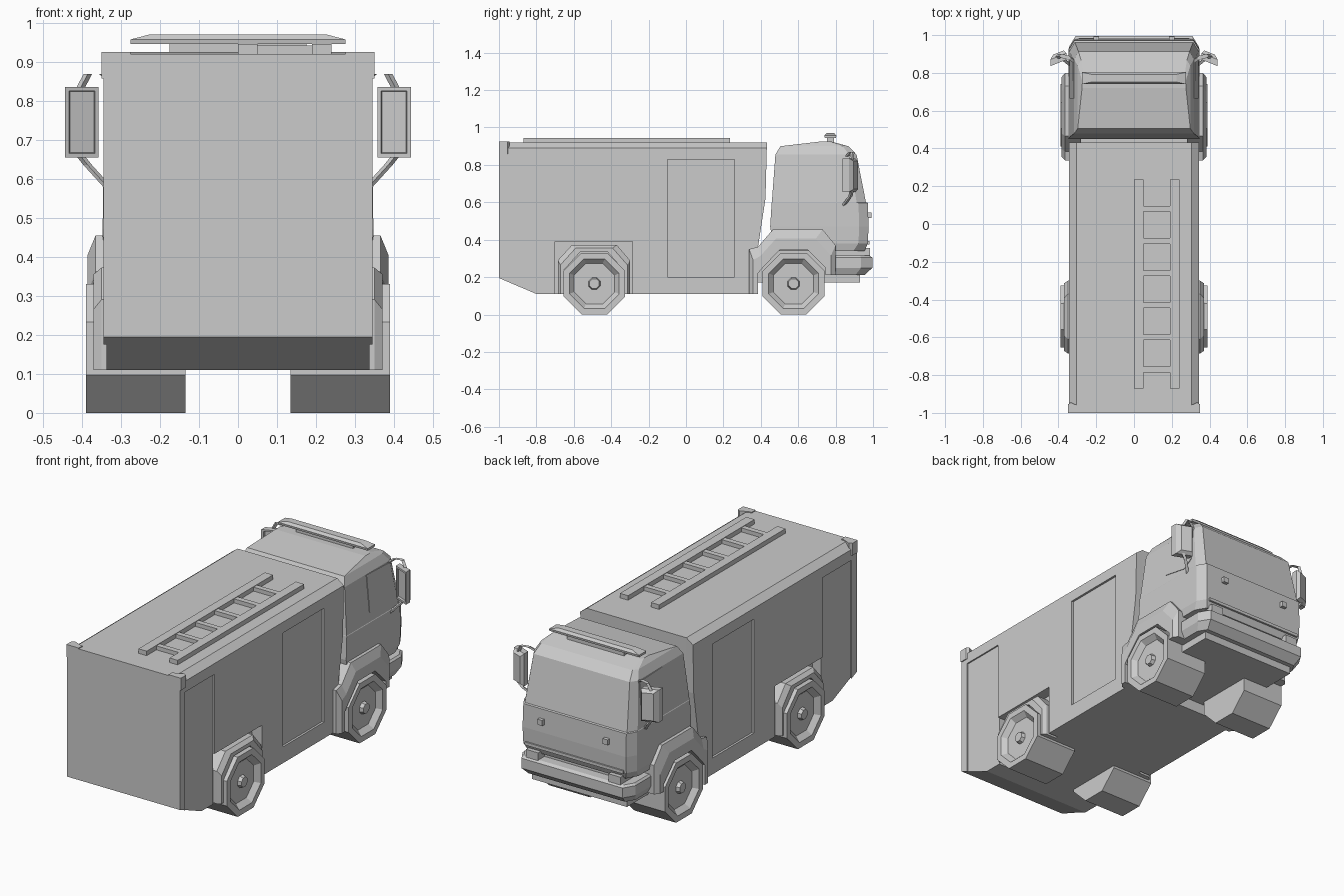
import bpy, bmesh, math
from mathutils import Vector

if "Cube" in bpy.data.objects:
    bpy.data.objects.remove(bpy.data.objects["Cube"])

GREY = (0.6, 0.6, 0.6, 1)
grey = bpy.data.materials.new("plain grey")
grey.diffuse_color = GREY
grey.use_nodes = True
grey.node_tree.nodes["Principled BSDF"].inputs["Base Color"].default_value = GREY


def loft(name, rings, closed=False):
    """Skin equal-length rings of points, capping both ends unless closed."""
    bm = bmesh.new()
    vs = [[bm.verts.new(p) for p in r] for r in rings]
    n = len(rings[0])
    pairs = list(zip(vs, vs[1:])) + ([(vs[-1], vs[0])] if closed else [])
    for a, b in pairs:
        for i in range(n):
            j = (i + 1) % n
            bm.faces.new((a[i], a[j], b[j], b[i]))
    if not closed:
        bm.faces.new(vs[0][::-1])
        bm.faces.new(vs[-1])
    bmesh.ops.recalc_face_normals(bm, faces=bm.faces)
    mesh = bpy.data.meshes.new(name)
    bm.to_mesh(mesh)
    bm.free()
    mesh.materials.append(grey)
    ob = bpy.data.objects.new(name, mesh)
    bpy.context.collection.objects.link(ob)
    return ob


def box(name, x, y, z):
    rect = [(x[0], y[0]), (x[1], y[0]), (x[1], y[1]), (x[0], y[1])]
    return loft(name, [[(*p, h) for p in rect] for h in z])


def mirror(ob):
    """Reflect a part across the middle of the vehicle."""
    m = ob.modifiers.new("mirror", "MIRROR")
    m.use_axis = (True, False, False)
    m.use_mirror_merge = False
    return ob


def carve(ob, cutters):
    """Cut each cutter out of the part, then discard the cutters."""
    for c in cutters:
        m = ob.modifiers.new("cut", "BOOLEAN")
        m.operation, m.solver, m.object = "DIFFERENCE", "EXACT", c
        bpy.context.view_layer.objects.active = ob
        bpy.ops.object.modifier_apply(modifier=m.name)
        bpy.data.objects.remove(c)


def wheel(name, y):
    profile = [(.135, .03), (.135, .165), (.39, .165), (.39, .133), (.363, .108),
               (.363, .032), (.383, .026)]
    rings = []
    for x, flat in profile:
        r = flat / math.cos(math.pi / 8)
        angles = [math.pi * (k + .5) / 4 for k in range(8)]
        rings.append([(x, y + r * math.cos(a), .165 + r * math.sin(a)) for a in angles])
    mirror(loft(name, rings))


def fender(name, outer, inner, edge, rim):
    """Arch band with a sloped outer edge, joining two side outlines."""
    rings = []
    for o, i in zip(outer, inner):
        o, i = Vector(o), Vector(i)
        mid = o.lerp(i, .45)
        rings.append([(.28, *o), (edge, *o), (rim, *mid), (rim, *i), (.28, *i)])
    mirror(loft(name, rings))


def rod(name, points, r):
    """Square bar along a path, in the plane facing forward."""
    rings = []
    for p in points:
        p = Vector(p)
        rings.append([p + Vector(d) for d in ((0, -r, 0), (r, 0, 0), (0, r, 0), (-r, 0, 0))])
    mirror(loft(name, rings))


# Tank body: side outline with the roof edges dropped at the outer layers
outline = [(-1, .195), (-.8, .11), (.385, .11), (.385, .36), (.425, .62),
           (.432, .92), (-1, .92)]
body = loft("tank_body", [[(x, y, min(z, top)) for y, z in outline]
                          for x, top in ((-.345, .89), (-.305, 1), (.305, 1), (.345, .89))])
cutters = []
for s in (-1, 1):
    for d, y, z in ((.012, (-.10, .26), (.20, .83)),      # side doors
                    (.008, (-.955, -.70), (.05, .83)),    # rear lockers
                    (.06, (-.70, -.285), (.05, .39))):    # wheel recesses
        xs = sorted((s * (.345 - d), s * .45))
        cutters.append(box("cutter", xs, y, z))
carve(body, cutters)

# Rear corner lamp housings
mirror(loft("rear_corner_block", [
    [(.275, -1, z), (.35, -1, z), (.35, -.955, z), (.335, -.945, z), (.29, -.965, z), (.275, -.965, z)]
    for z in (.857, .925)]))

# Roof ladder
for i, x in enumerate((0, .19)):
    box(f"ladder_rail_{i + 1}", (x, x + .05), (-.87, .235), (.915, .945))
for i in range(6):
    y = .08 - .17 * i
    box(f"ladder_rung_{i + 1}", (.05, .19), (y - .015, y + .015), (.918, .942))

# Cab: stacked plan sections (height, half width, back, front, corner cut)
sections = [(.34, .335, .47, .955, .06), (.38, .345, .465, .972, .05),
            (.47, .347, .45, .976, .05), (.597, .345, .458, .972, .05),
            (.60, .343, .459, .962, .05), (.855, .318, .478, .912, .04),
            (.90, .298, .505, .868, .03), (.925, .275, .72, .775, .015)]


def cab_plan(z, w, back, front, cut):
    half = [(w, back), (w, front - cut), (w - .6 * cut, front)]
    return [(x, y, z) for x, y in half] + [(-x, y, z) for x, y in half[::-1]]


loft("cab", [cab_plan(*s) for s in sections])
box("chassis", (-.29, .29), (.37, .93), (.17, .36))

# Side windows as thin plates following the leaning cab side
window = [(.665, .65), (.82, .62), (.87, .66), (.865, .845), (.665, .852)]


def side_x(z):
    return .343 - (z - .60) * .098


mirror(loft("side_window", [[(side_x(z) + d, y, z) for y, z in window] for d in (-.004, .003)]))

# Front bumper, lamps and fittings
loft("front_bumper", [cab_plan(*s) for s in (
    (.21, .325, .77, .955, .05), (.25, .345, .77, .996, .06), (.305, .345, .77, .996, .06),
    (.315, .335, .77, .98, .05))])
mirror(box("head_lamp", (.215, .29), (.93, .985), (.31, .355)))
mirror(box("marker_lamp", (.185, .215), (.95, .993), (.515, .545)))
box("grille_bar", (-.30, .30), (.94, .981), (.375, .392))

# Roof light bar
loft("light_bar", [[(-w, .772 - d, z), (w, .772 - d, z), (w, .772 + d, z), (-w, .772 + d, z)]
                   for z, w, d in ((.945, .275, .03), (.957, .275, .032), (.97, .225, .02))])
box("light_bar_stand", (-.175, .175), (.755, .79), (.915, .946))

# Mirrors, turned slightly outward, with a rim round a sunken glass
def mirror_ring(inset, depth):
    xs, zs = (.357 + inset, .443 - inset), (.655 + inset, .835 - inset)
    corners = [(xs[0], zs[0]), (xs[1], zs[0]), (xs[1], zs[1]), (xs[0], zs[1])]
    return [(x, .89 - .4 * (x - .357) + depth, z) for x, z in corners]


mirror(loft("side_mirror", [mirror_ring(*r) for r in ((.015, .035), (0, .015), (0, -.02),
                                                    (.01, -.02), (.012, -.008))]))
rod("mirror_upper_arm", [(.315, .86, .845), (.345, .88, .868), (.385, .89, .868), (.405, .885, .83)], .011)
rod("mirror_lower_arm", [(.405, .885, .66), (.385, .88, .635), (.335, .84, .58)], .011)

# Wheel arches and wheels
fender("rear_fender",
       [(-.685, .11), (-.685, .29), (-.61, .372), (-.37, .372), (-.30, .29), (-.30, .11)],
       [(-.655, .11), (-.655, .235), (-.565, .335), (-.42, .335), (-.33, .235), (-.33, .11)],
       .35, .37)
fender("front_fender",
       [(.337, .11), (.337, .35), (.385, .362), (.465, .455), (.73, .455), (.80, .37), (.80, .21)],
       [(.385, .11), (.385, .22), (.41, .25), (.50, .345), (.65, .345), (.745, .25), (.745, .21)],
       .365, .385)
wheel("rear_wheel", -.49)
wheel("front_wheel", .575)
